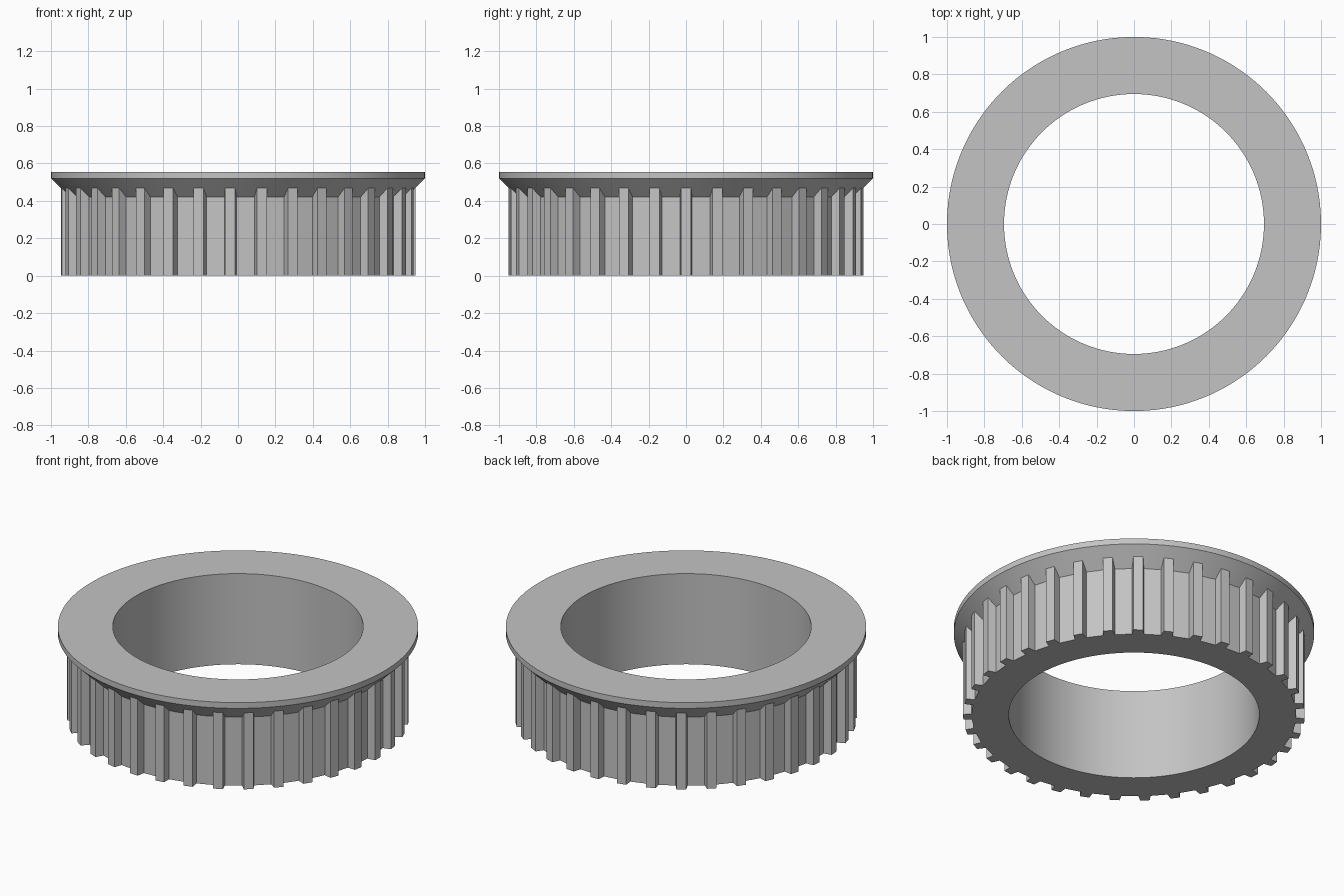
import bpy
import bmesh
from math import cos, sin, pi, radians

TEETH = 35
SIDES = TEETH * 4
BORE_R, ROOT_R, TIP_R, RIM_R = 0.695, 0.90, 0.948, 1.0
RIM_Z, TOP_Z = 0.52, 0.555

cube = bpy.data.objects.get("Cube")
if cube:
    bpy.data.objects.remove(cube, do_unlink=True)

grey = bpy.data.materials.new("plain grey")
grey.use_nodes = True
colour = (0.55, 0.55, 0.55, 1)
grey.diffuse_color = colour
grey.node_tree.nodes["Principled BSDF"].inputs["Base Color"].default_value = colour


def finish(name, bm, smooth_angle):
    bmesh.ops.recalc_face_normals(bm, faces=bm.faces)
    mesh = bpy.data.meshes.new(name)
    bm.to_mesh(mesh)
    bm.free()
    mesh.materials.append(grey)
    obj = bpy.data.objects.new(name, mesh)
    bpy.context.collection.objects.link(obj)
    bpy.ops.object.select_all(action="DESELECT")
    obj.select_set(True)
    bpy.context.view_layer.objects.active = obj
    bpy.ops.object.shade_smooth_by_angle(angle=radians(smooth_angle))


def bridge(bm, a, b):
    for i in range(len(a)):
        j = (i + 1) % len(a)
        bm.faces.new((a[i], a[j], b[j], b[i]))


def circle(bm, r, z):
    angles = [2 * pi * (i - 1.5) / SIDES for i in range(SIDES)]
    return [bm.verts.new((r * cos(a), r * sin(a), z)) for a in angles]


# Toothed ring: straight teeth whose tops run up into the flange cone
bm = bmesh.new()
lower, upper = [], []
for k in range(TEETH):
    turn = 2 * pi * k / TEETH
    for r, side in ((ROOT_R, -0.033), (TIP_R, -0.027), (TIP_R, 0.027), (ROOT_R, 0.033)):
        x = r * cos(turn) - side * sin(turn)
        y = r * sin(turn) + side * cos(turn)
        lower.append(bm.verts.new((x, y, 0)))
        upper.append(bm.verts.new((x, y, RIM_Z - (RIM_R - r) + 0.003)))
bridge(bm, lower, upper)
bridge(bm, circle(bm, BORE_R, 0), lower)
finish("toothed_ring", bm, 1)

# Flange: lathe of the hidden cone foot, rim, top face and bore wall
bm = bmesh.new()
profile = [(0.88, 0.40), (RIM_R, RIM_Z), (RIM_R, TOP_Z), (BORE_R, TOP_Z), (BORE_R, 0)]
rings = [circle(bm, r, z) for r, z in profile]
for a, b in zip(rings, rings[1:]):
    bridge(bm, a, b)
finish("flange_and_bore", bm, 30)
